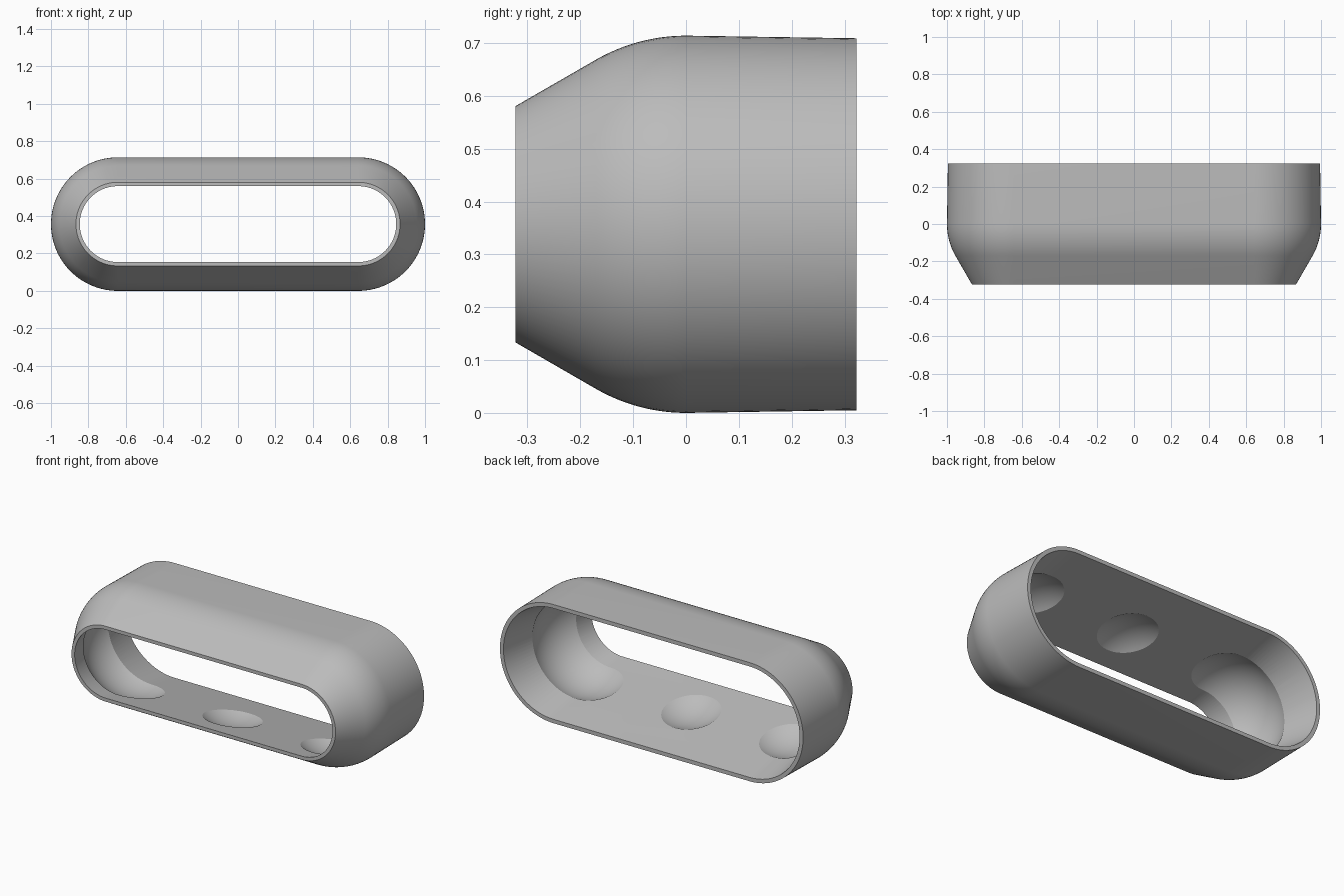
import bpy, bmesh
from math import sin, cos, pi, radians
from mathutils import Matrix

if "Cube" in bpy.data.objects:
    bpy.data.objects.remove(bpy.data.objects["Cube"], do_unlink=True)

SPAN = 0.643      # half distance between the round end centres
RADIUS = 0.357    # widest outer radius
DEPTH = 0.323     # half depth
SHOULDER = 0.342  # radius of the rounded shoulder
POCKET = 0.308    # radius of the ball pockets
STEPS = 48        # segments per round end


def grey_material():
    mat = bpy.data.materials.new("plain_grey")
    mat.use_nodes = True
    colour = (0.5, 0.5, 0.5, 1)
    mat.diffuse_color = colour
    mat.node_tree.nodes["Principled BSDF"].inputs["Base Color"].default_value = colour
    return mat


def make_object(name, bm):
    bmesh.ops.recalc_face_normals(bm, faces=bm.faces)
    mesh = bpy.data.meshes.new(name)
    bm.to_mesh(mesh)
    bm.free()
    obj = bpy.data.objects.new(name, mesh)
    bpy.context.collection.objects.link(obj)
    return obj


def stadium_ring(bm, y, radius):
    ring = []
    for side in (1, -1):
        for i in range(STEPS + 1):
            a = -pi / 2 + pi * i / STEPS
            ring.append(bm.verts.new((side * (SPAN + radius * cos(a)), y,
                                      RADIUS + side * radius * sin(a))))
    return ring


# Wall profile: front lip, sloped collar, rounded shoulder, back rim, tapered bore
profile = [(-DEPTH, 0.203), (-DEPTH, 0.2235)]
for i in range(13):
    a = radians(30) * (1 - i / 12)
    profile.append((-SHOULDER * sin(a), RADIUS - SHOULDER * (1 - cos(a))))
profile += [(DEPTH, 0.352), (DEPTH, 0.329)]

# Hollow sleeve lofted through stadium rings
bm = bmesh.new()
rings = [stadium_ring(bm, y, r) for y, r in profile]
for k, ring in enumerate(rings):
    after = rings[(k + 1) % len(rings)]
    for i in range(len(ring)):
        j = (i + 1) % len(ring)
        bm.faces.new((ring[i], ring[j], after[j], after[i]))
sleeve = make_object("sleeve", bm)
sleeve.data.materials.append(grey_material())

# Three ball pockets carved into the bore
bm = bmesh.new()
for x in (-SPAN, 0, SPAN):
    place = Matrix.Translation((x, 0, RADIUS)) @ Matrix.Rotation(pi / 2, 4, "X")
    bmesh.ops.create_uvsphere(bm, u_segments=96, v_segments=48,
                              radius=POCKET, matrix=place)
cutter = make_object("pocket_cutter", bm)
cutter.hide_render = True

cut = sleeve.modifiers.new("pockets", "BOOLEAN")
cut.operation = "DIFFERENCE"
cut.solver = "EXACT"
cut.object = cutter

for obj in bpy.context.selected_objects:
    obj.select_set(False)
bpy.context.view_layer.objects.active = sleeve
sleeve.select_set(True)
bpy.ops.object.modifier_apply(modifier=cut.name)
bpy.data.objects.remove(cutter, do_unlink=True)
bpy.ops.object.shade_smooth_by_angle(angle=radians(22))
